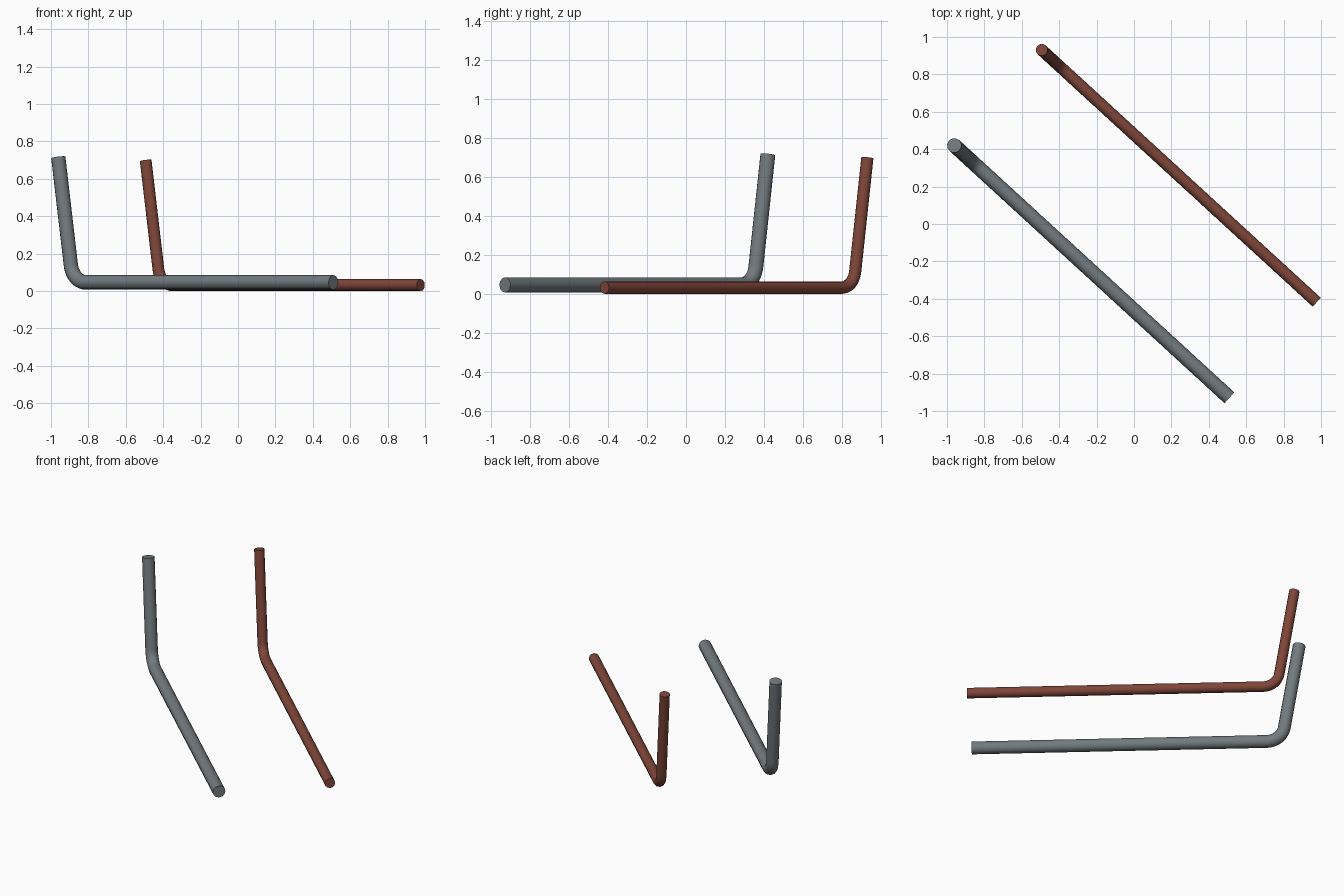
import bpy, bmesh, math
from mathutils import Vector

if "Cube" in bpy.data.objects:
    bpy.data.objects.remove(bpy.data.objects["Cube"])

SIDES = 12
RUN = Vector((-0.737, 0.676, 0)).normalized()   # direction of the long leg
SIDE = Vector((0, 0, 1)).cross(RUN)             # normal of the bend plane
LEAN = math.radians(9)                          # short leg leans off vertical
LONG_LEG, TOP_RUN = 1.89, 2.0


def material(name, colour):
    m = bpy.data.materials.new(name)
    m.diffuse_color = (*colour, 1)
    m.use_nodes = True
    m.node_tree.nodes["Principled BSDF"].inputs["Base Color"].default_value = m.diffuse_color
    return m


def bent_rod(name, start, radius, tip_z, bend_radius, mat):
    start = Vector(start)
    turn = math.pi / 2 - LEAN
    tangent = bend_radius * math.tan(turn / 2)
    # centre line in the bend plane: (run, height, direction angle)
    path = [(0, 0, 0)]
    steps = 10
    for i in range(steps + 1):
        a = turn * i / steps
        path.append((LONG_LEG - tangent + bend_radius * math.sin(a),
                     bend_radius * (1 - math.cos(a)), a))
    rise = tip_z - start.z
    path.append((LONG_LEG + rise * math.tan(LEAN), rise, turn))

    # sweep a round section along the centre line
    bm = bmesh.new()
    rings = []
    for run, height, a in path:
        centre = start + RUN * run + Vector((0, 0, height))
        up = Vector((0, 0, math.cos(a))) - RUN * math.sin(a)
        rings.append([bm.verts.new(centre + radius * (
            SIDE * math.cos(t) + up * math.sin(t)))
            for t in (2 * math.pi * k / SIDES for k in range(SIDES))])
    for r0, r1 in zip(rings, rings[1:]):
        for k in range(SIDES):
            j = (k + 1) % SIDES
            bm.faces.new((r0[k], r0[j], r1[j], r1[k]))
    bm.faces.new(rings[0])
    bm.faces.new(rings[-1])
    bmesh.ops.recalc_face_normals(bm, faces=bm.faces)
    mesh = bpy.data.meshes.new(name)
    bm.to_mesh(mesh)
    bm.free()
    mesh.materials.append(mat)
    obj = bpy.data.objects.new(name, mesh)
    bpy.context.collection.objects.link(obj)
    bpy.context.view_layer.objects.active = obj
    obj.select_set(True)
    bpy.ops.object.shade_smooth_by_angle(angle=math.radians(40))
    obj.select_set(False)


# Thick steel rod and thinner rusty rod, side by side
bent_rod("steel_rod", (0.51, -0.929, 0.046), 0.039, 0.715, 0.11,
         material("steel grey", (0.17, 0.195, 0.21)))
bent_rod("rust_rod", (0.977, -0.418, 0.032), 0.032, 0.698, 0.10,
         material("rust red", (0.21, 0.06, 0.04)))
